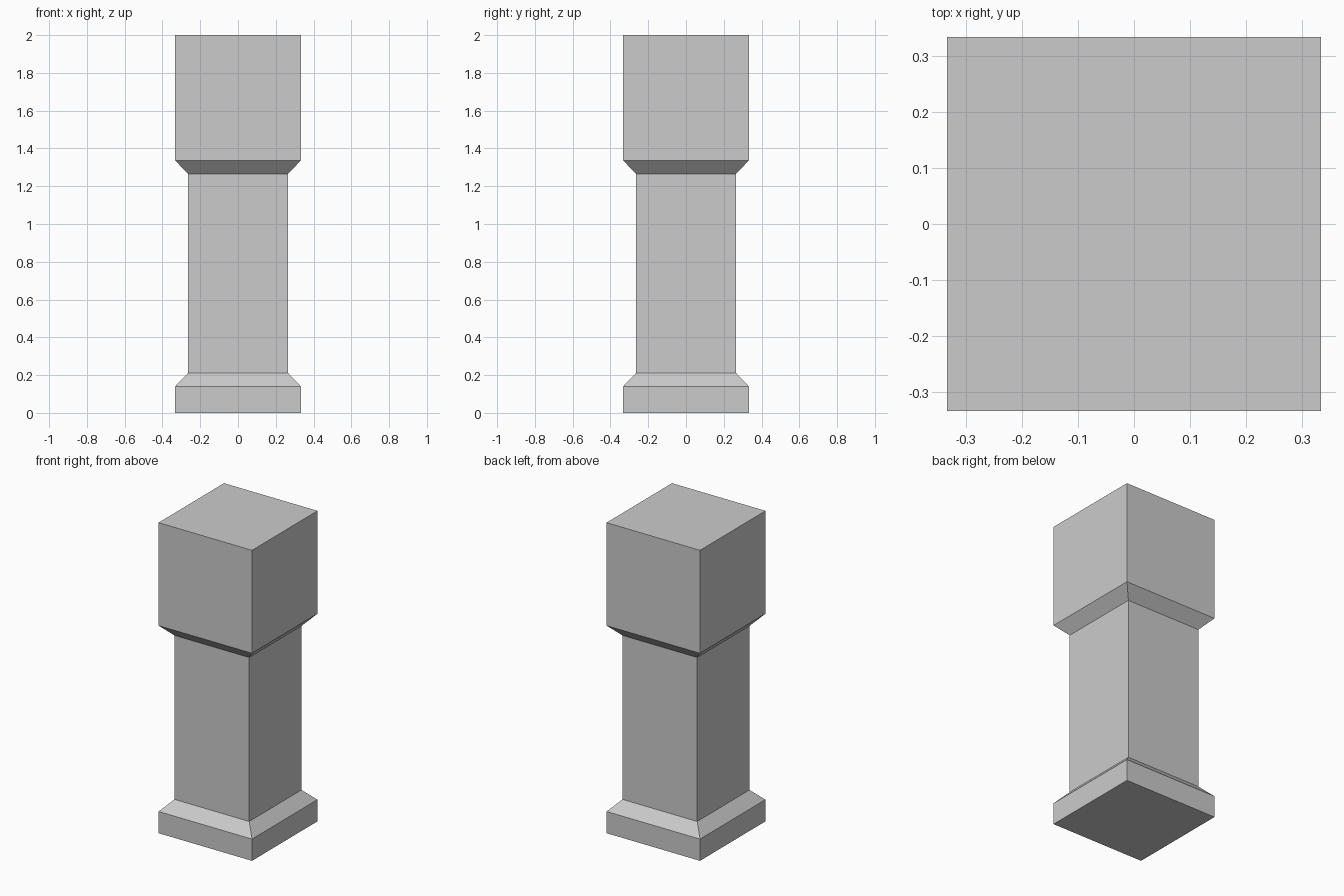
import bpy, bmesh

if "Cube" in bpy.data.objects:
    bpy.data.objects.remove(bpy.data.objects["Cube"])

# Profile of the square pillar: (half width, height), bottom to top
PROFILE = [
    (0.333, 0.0), (0.333, 0.14),      # plinth
    (0.266, 0.21), (0.266, 1.266),    # lower chamfer and shaft
    (0.333, 1.337), (0.333, 2.0),     # upper chamfer and block
]
CORNERS = [(-1, -1), (1, -1), (1, 1), (-1, 1)]


def square_pillar(name, profile):
    bm = bmesh.new()
    rings = [[bm.verts.new((sx * h, sy * h, z)) for sx, sy in CORNERS]
             for h, z in profile]
    # Side faces between neighbouring rings
    for low, high in zip(rings, rings[1:]):
        for i in range(4):
            j = (i + 1) % 4
            bm.faces.new((low[i], low[j], high[j], high[i]))
    # Bottom and top
    bm.faces.new(rings[0][::-1])
    bm.faces.new(rings[-1])
    mesh = bpy.data.meshes.new(name)
    bm.to_mesh(mesh)
    bm.free()
    obj = bpy.data.objects.new(name, mesh)
    bpy.context.collection.objects.link(obj)
    return obj


square_pillar("pillar", PROFILE)
